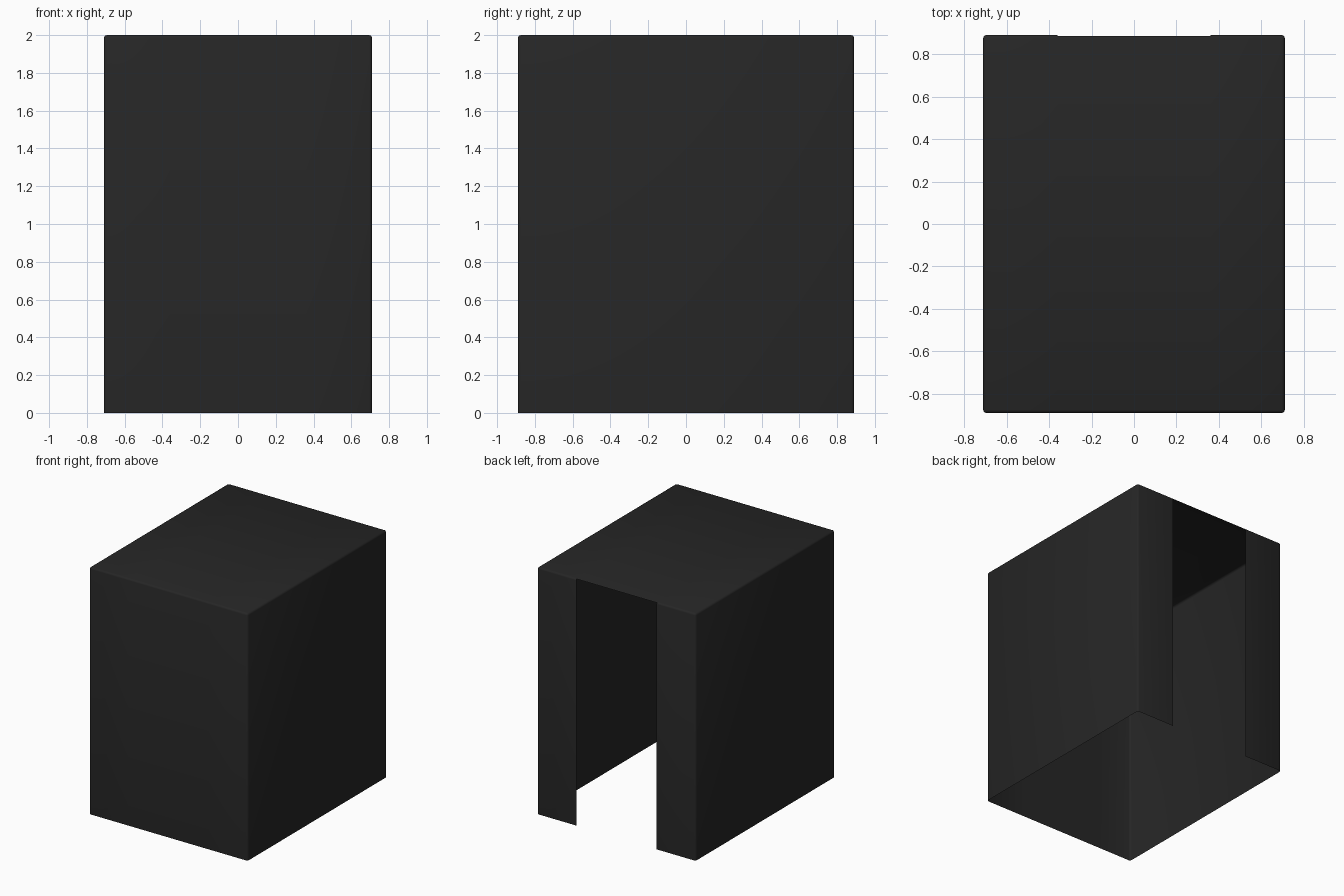
import bpy, bmesh
from mathutils import Vector

if "Cube" in bpy.data.objects:
    bpy.data.objects.remove(bpy.data.objects["Cube"])

W, D, H = 1.42, 1.78, 2.0   # overall size
GAP = 0.36                  # half width of the rear opening
SOFT = 0.015                # edge softening

black = bpy.data.materials.new("matte black")
black.diffuse_color = (0.019, 0.019, 0.019, 1)
black.use_nodes = True
black.node_tree.nodes["Principled BSDF"].inputs["Base Color"].default_value = black.diffuse_color

# Thin box-shaped cover
bm = bmesh.new()
bmesh.ops.create_cube(bm, size=1)
for v in bm.verts:
    v.co = Vector((v.co.x * W, v.co.y * D, (v.co.z + 0.5) * H))

# Open underside
bmesh.ops.delete(bm, geom=[f for f in bm.faces if f.normal.z < -0.9], context='FACES')

# Slightly rounded upright and top edges
edges = [e for e in bm.edges if not e.is_boundary]
bmesh.ops.bevel(bm, geom=edges, offset=SOFT, segments=2, profile=0.5, affect='EDGES')

# Full-height opening in the back
for x in (-GAP, GAP):
    bmesh.ops.bisect_plane(bm, geom=bm.verts[:] + bm.edges[:] + bm.faces[:],
                           plane_co=(x, 0, 0), plane_no=(1, 0, 0))
bm.normal_update()
gone = [f for f in bm.faces
        if f.normal.y > 0.8 and abs(f.calc_center_median().x) < GAP]
bmesh.ops.delete(bm, geom=gone, context='FACES')

for f in bm.faces:
    f.smooth = True
mesh = bpy.data.meshes.new("cover_shell")
bm.to_mesh(mesh)
bm.free()
mesh.materials.append(black)
cover = bpy.data.objects.new("cover_shell", mesh)
bpy.context.collection.objects.link(cover)
